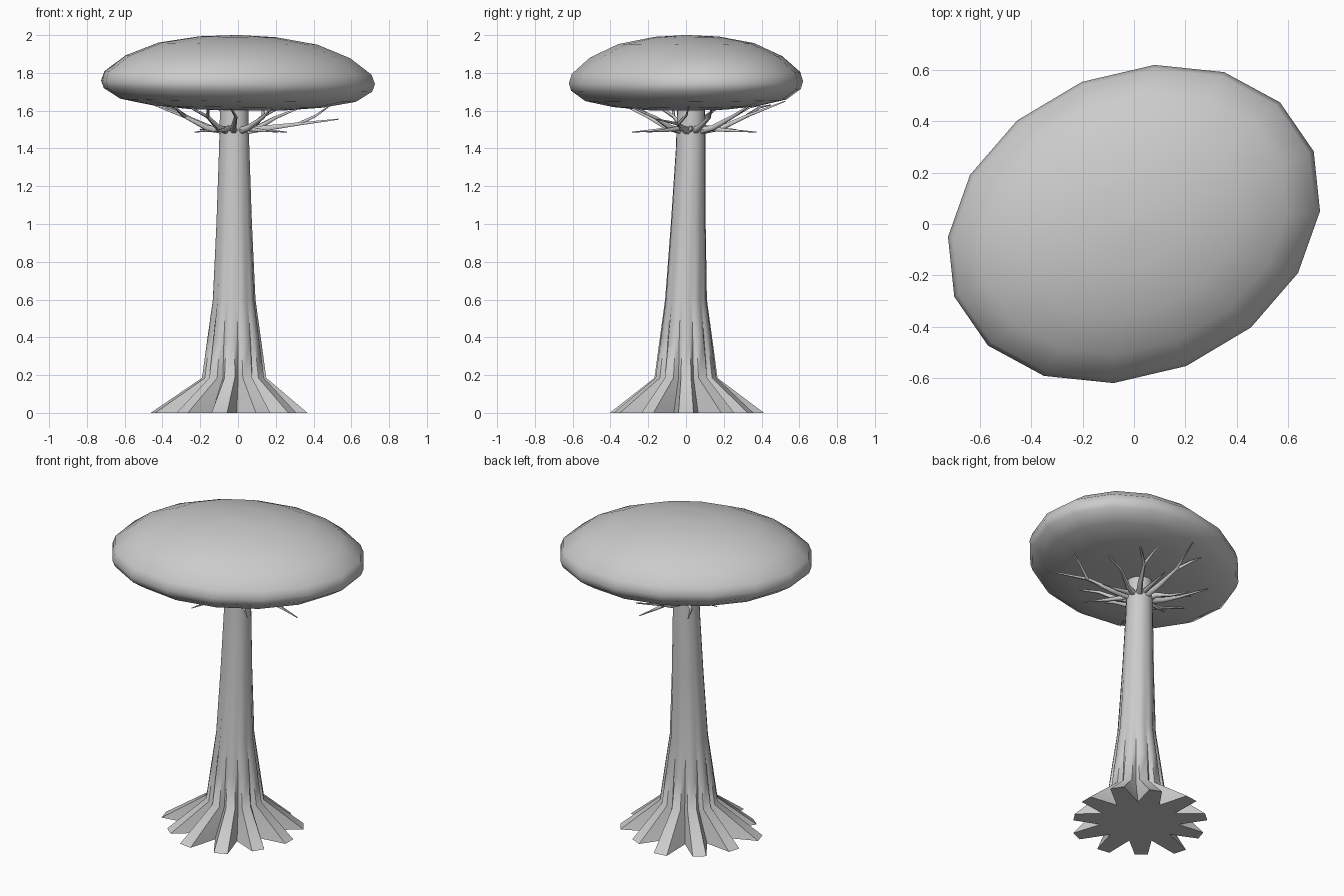
import bpy, math
from mathutils import Vector

if "Cube" in bpy.data.objects:
    bpy.data.objects.remove(bpy.data.objects["Cube"])

mat = bpy.data.materials.new("plain grey")
mat.diffuse_color = (0.6, 0.6, 0.6, 1)
mat.use_nodes = True
mat.node_tree.nodes["Principled BSDF"].inputs["Base Color"].default_value = mat.diffuse_color


def make(name, verts, faces, angle):
    me = bpy.data.meshes.new(name)
    me.from_pydata(verts, [], faces)
    ob = bpy.data.objects.new(name, me)
    bpy.context.collection.objects.link(ob)
    me.materials.append(mat)
    bpy.ops.object.select_all(action='DESELECT')
    ob.select_set(True)
    bpy.context.view_layer.objects.active = ob
    bpy.ops.object.shade_smooth_by_angle(angle=math.radians(angle))
    return ob


def skin(rings):
    # closed loft through rings of equal size, capped at both ends
    n = len(rings[0])
    verts = [v for r in rings for v in r]
    faces = [(k * n + i, k * n + (i + 1) % n, (k + 1) * n + (i + 1) % n, (k + 1) * n + i)
             for k in range(len(rings) - 1) for i in range(n)]
    faces.append(tuple(reversed(range(n))))
    faces.append(tuple(range(len(verts) - n, len(verts))))
    return verts, faces


# canopy: skewed, slightly tilted flattened dome of 16 sides
profile = [(0.02, 1.60), (0.35, 1.605), (0.62, 1.622), (0.86, 1.655), (0.98, 1.71), (1.0, 1.75),
           (0.975, 1.80), (0.82, 1.885), (0.58, 1.955), (0.28, 1.991), (0.02, 2.0)]
u, v = Vector((0.725, 0.05)), Vector((0.08, 0.62))
rings = []
for r, z in profile:
    ring = []
    for i in range(16):
        a = i * math.tau / 16
        p = (u * math.cos(a) + v * math.sin(a)) * r
        ring.append((p.x, p.y, z - 0.014 * p.x + 0.01 * p.y))
    rings.append(ring)
make("canopy", *skin(rings), 60)

# trunk with flared star of eleven roots
ROOTS = 11
levels = [  # z, centre x, centre y, radius, root tip radius
    (0.0, -0.04, 0.0, 0.235, 0.41), (0.185, -0.02, 0.0, 0.145, 0.172),
    (0.38, -0.02, 0.0, 0.132, 0.145), (0.6, -0.02, 0.0, 0.108, 0.114),
    (1.0, -0.02, 0.012, 0.093, 0.095), (1.4, -0.02, 0.025, 0.08, 0.081),
    (1.64, -0.02, 0.027, 0.074, 0.075)]
rings = []
for z, cx, cy, rn, rt in levels:
    ring = []
    for k in range(ROOTS):
        vary = 1 + (0.05 * math.sin(k * 2.4) if z == 0 else 0)
        half = 0.10 if z == 0 else 0.16
        for off, r in ((-half, rt * vary), (half, rt * vary), (math.pi / ROOTS, rn)):
            a = k * math.tau / ROOTS + off
            ring.append((cx + r * math.cos(a), cy + r * math.sin(a) * 0.97, z))
    rings.append(ring)
make("trunk", *skin(rings), 50)


def tube(name, pts, r0, r1, sides=6):
    pts = [Vector(p) for p in pts]
    rings = []
    for i, p in enumerate(pts):
        d = (pts[min(i + 1, len(pts) - 1)] - pts[max(i - 1, 0)]).normalized()
        s = d.cross(Vector((0, 0, 1))).normalized()
        t = s.cross(d)
        r = r0 + (r1 - r0) * i / (len(pts) - 1)
        rings.append([p + (s * math.cos(a) + t * math.sin(a)) * r
                      for a in (j * math.tau / sides for j in range(sides))])
    make(name, *skin(rings), 60)


def polar(deg, r, z):
    a = math.radians(deg)
    return Vector((-0.02 + r * math.cos(a), 0.025 + r * math.sin(a), z))


# branches: direction, reach, end height; the long ones fork into twigs
branches = [(-15, 0.58, 1.555), (20, 0.40, 1.63), (52, 0.46, 1.65), (92, 0.50, 1.65),
            (130, 0.30, 1.50), (160, 0.42, 1.63), (195, 0.46, 1.64), (232, 0.42, 1.64),
            (268, 0.38, 1.64), (305, 0.40, 1.63)]
for n, (deg, reach, top) in enumerate(branches):
    mid = polar(deg + 4, reach * 0.6, 1.505 + (top - 1.5) * 0.45)
    tube("branch_%d" % n, [polar(deg, 0.04, 1.49), polar(deg, reach * 0.33, 1.51), mid,
                           polar(deg - 3, reach, top)], 0.022, 0.003)
    if reach > 0.41:
        tube("twig_%d" % n, [mid, polar(deg + 12, reach * 0.75, mid.z + 0.045),
                             polar(deg + 14, reach * 0.88, 1.63)], 0.010, 0.003)

# low flat twigs
for n, (deg, reach) in enumerate([(-45, 0.33), (0, 0.28), (75, 0.36), (185, 0.21), (250, 0.33)]):
    tube("low_twig_%d" % n, [polar(deg, 0.04, 1.51), polar(deg, reach * 0.6, 1.495),
                             polar(deg, reach, 1.487)], 0.017, 0.002)
